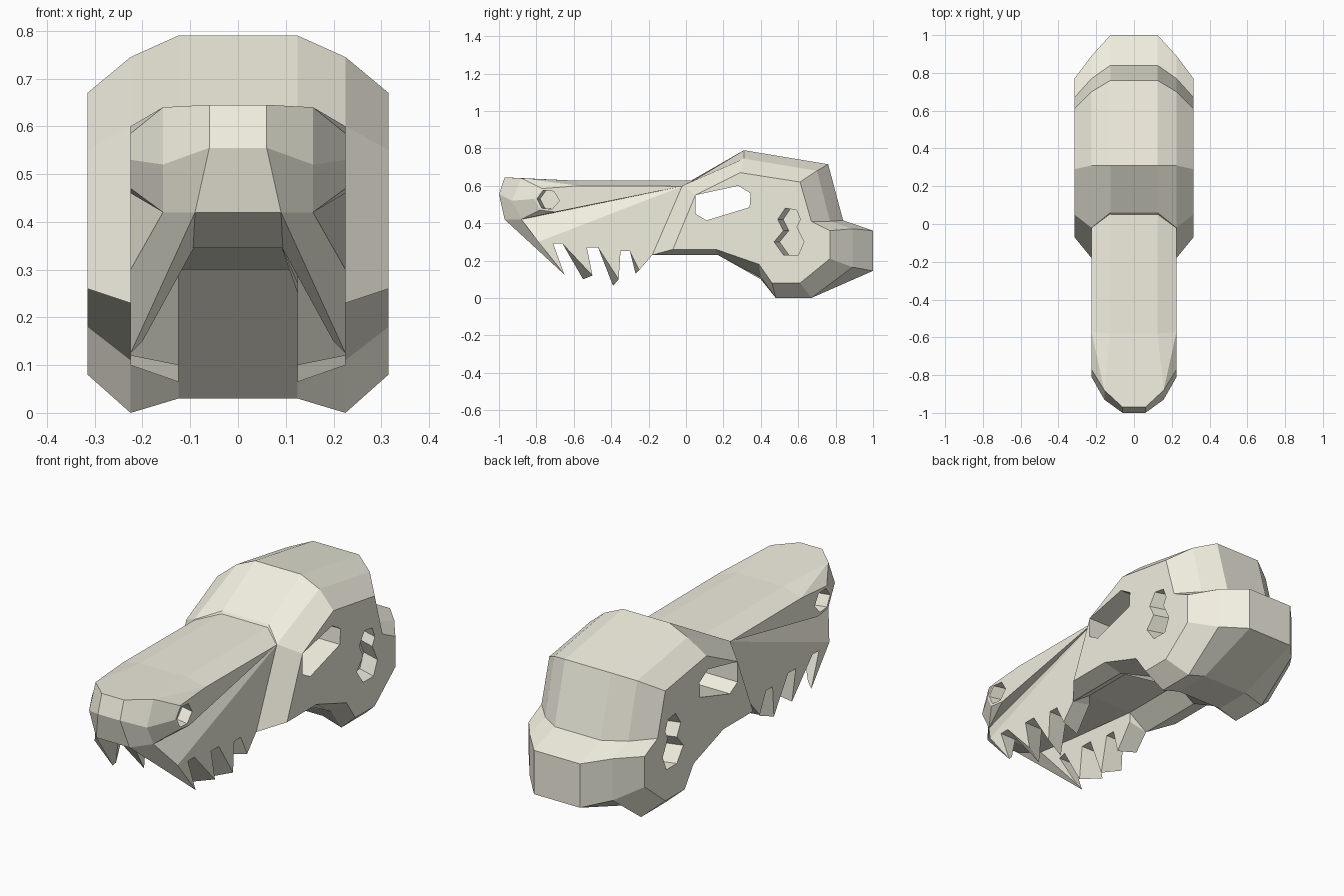
import bpy, bmesh

if "Cube" in bpy.data.objects:
    bpy.data.objects.remove(bpy.data.objects["Cube"])

bone = bpy.data.materials.new("bone")
bone.diffuse_color = (.88, .86, .74, 1)
bone.use_nodes = True
bone.node_tree.nodes["Principled BSDF"].inputs["Base Color"].default_value = bone.diffuse_color


def finish(name, bm):
    bmesh.ops.recalc_face_normals(bm, faces=bm.faces)
    me = bpy.data.meshes.new(name)
    bm.to_mesh(me)
    bm.free()
    me.materials.append(bone)
    ob = bpy.data.objects.new(name, me)
    bpy.context.collection.objects.link(ob)
    return ob


def loft(name, rings):
    """Bridge equal-length rings of 3D points and cap both ends."""
    bm = bmesh.new()
    vs = [[bm.verts.new(p) for p in r] for r in rings]
    n = len(rings[0])
    for a, b in zip(vs, vs[1:]):
        for i in range(n):
            j = (i + 1) % n
            bm.faces.new((a[i], a[j], b[j], b[i]))
    bm.faces.new(vs[0][::-1])
    bm.faces.new(vs[-1])
    return finish(name, bm)


def ring(x, profile, dy=0.0):
    return [(x, y + dy, z) for y, z in profile]


def cut(target, cutter):
    cutter.hide_render = True
    m = target.modifiers.new("hole", 'BOOLEAN')
    m.operation = 'DIFFERENCE'
    m.solver = 'EXACT'
    m.object = cutter
    bpy.context.view_layer.objects.active = target
    bpy.ops.object.modifier_apply(modifier=m.name)
    bpy.data.objects.remove(cutter)


# Braincase: side panel, bevel ring and centre profile (y, z)
side = [(-.07, .26), (.05, .55), (.29, .67), (.61, .62), (.67, .41), (.77, .36),
        (.77, .21), (.61, .08), (.46, .08), (.39, .18), (.16, .26)]
bevel = [(-.18, .23), (-.02, .60), (.31, .745), (.70, .68), (.77, .41), (.89, .37),
         (.89, .165), (.67, .0), (.48, .0), (.40, .11), (.17, .23)]
centre = [(-.18, .30), (.06, .64), (.31, .79), (.76, .715), (.84, .415), (1, .36),
          (1, .145), (.67, .03), (.48, .03), (.40, .10), (.17, .30)]
layers = [(.315, side), (.225, bevel), (.125, centre)]
rings = [ring(-x, p) for x, p in layers] + [ring(x, p) for x, p in layers[::-1]]
braincase = loft("braincase", rings)

# Eye opening right through
eye = [(.05, .55), (.28, .60), (.345, .56), (.34, .485), (.11, .415), (.05, .45)]
cut(braincase, loft("eye_cutter", [ring(-.5, eye), ring(.5, eye)]))

# Temple pockets
temple = [(.53, .48), (.59, .47), (.61, .42), (.59, .38), (.63, .30), (.60, .23),
          (.52, .23), (.47, .30), (.52, .36), (.49, .42)]
for s in (-1, 1):
    cut(braincase, loft("temple_cutter", [ring(s * .22, temple, .03), ring(s * .35, temple, -.01)]))

# Snout: faceted half block, mirrored and bridged along the middle
half = [(.06, -.97, .645), (.157, -.88, .64), (.225, -.57, .60), (.225, -.02, .597),
        (.125, .06, .628), (.06, -1, .555), (.157, -.93, .52), (.225, -.81, .53),
        (.09, -.97, .42), (.157, -.88, .42), (.10, -.80, .345), (.125, -.18, .30),
        (.225, -.70, .46), (.125, -.58, .627), (.225, -.78, .47), (.225, -.77, .585)]
faces = [(0, 1, 13), (1, 2, 13), (2, 3, 4, 13), (0, 1, 6, 5), (1, 2, 15), (1, 15, 7, 6),
         (2, 3, 12, 14, 7, 15), (5, 6, 9, 8), (6, 7, 14, 9), (9, 14, 12), (9, 12, 3),
         (8, 9, 10), (9, 3, 11, 10), (3, 4, 11)]
seam = [0, 13, 4, 11, 10, 8, 5]
bm = bmesh.new()
vl, vr = [[bm.verts.new((s * x, y, z)) for x, y, z in half] for s in (-1, 1)]
for f in faces:
    bm.faces.new([vr[k] for k in f])
    bm.faces.new([vl[k] for k in f[::-1]])
for a, b in zip(seam, seam[1:] + seam[:1]):
    bm.faces.new((vr[a], vr[b], vl[b], vl[a]))
snout = finish("snout", bm)

# Nostril pockets
nostril = [(-.80, .53), (-.768, .575), (-.71, .57), (-.68, .52), (-.72, .475), (-.775, .48)]
for s in (-1, 1):
    cut(snout, loft("nostril_cutter", [ring(s * .16, nostril, .02), ring(s * .24, nostril)]))

# Upper jaws with hooked teeth; outer and inner outlines share their order
outer = [(-.02, .597), (-.79, .30), (-.65, .125), (-.71, .29), (-.66, .29), (-.50, .12),
         (-.53, .27), (-.47, .27), (-.36, .10), (-.35, .25), (-.30, .25), (-.25, .15), (-.18, .23)]
inner = [(-.18, .33), (-.80, .35), (-.66, .15), (-.71, .29), (-.66, .29), (-.55, .10),
         (-.53, .27), (-.47, .27), (-.39, .065), (-.35, .25), (-.30, .25), (-.27, .13), (-.18, .25)]
for s, name in ((-1, "left_jaw"), (1, "right_jaw")):
    bm = bmesh.new()
    o = [bm.verts.new((s * .225, y, z)) for y, z in outer]
    i = [bm.verts.new((s * .125, y, z)) for y, z in inner]
    i[1].co.x = s * .09
    i[2].co.x = s * .20
    i[3].co.x = s * .137
    lip = bm.verts.new((s * .09, -.97, .42))
    cheek = bm.verts.new((s * .157, -.88, .42))
    n = len(o)
    bm.faces.new(o)
    bm.faces.new(i[::-1])
    for k in range(2, n):
        j = (k + 1) % n
        bm.faces.new((o[k], o[j], i[j], i[k]))
    bm.faces.new((o[0], cheek, o[1]))
    bm.faces.new((cheek, lip, o[2], o[1]))
    bm.faces.new((lip, i[1], i[2], o[2]))
    bm.faces.new((o[0], i[0], i[1], lip, cheek))
    finish(name, bm)
